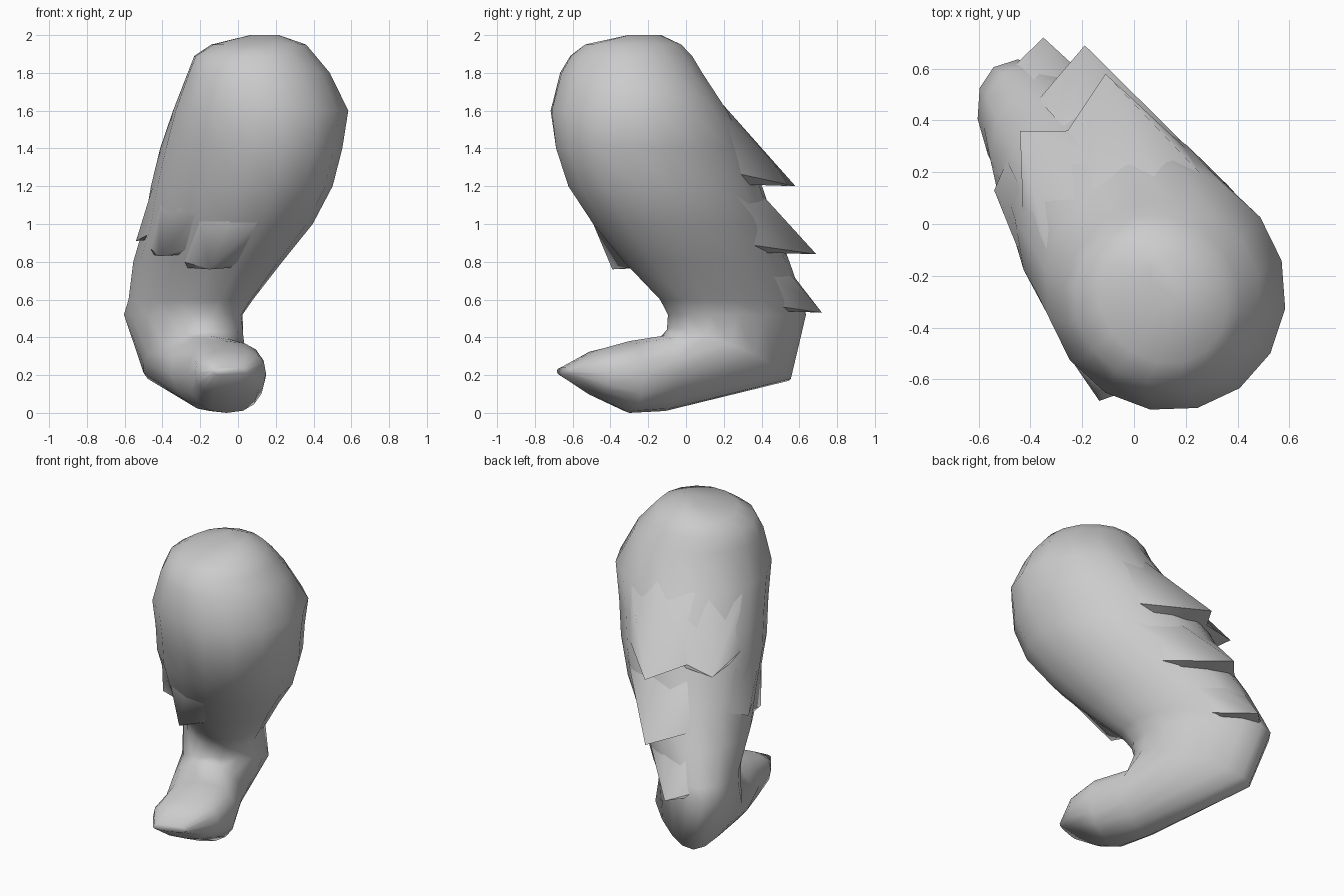
import bpy, bmesh, math
from mathutils import Vector

if "Cube" in bpy.data.objects:
    bpy.data.objects.remove(bpy.data.objects["Cube"])

SIDES = 16
FORWARD = Vector((0.6, -0.8, 0))
SIDE = Vector((0.8, 0.6, 0))

grey = bpy.data.materials.new("plain_grey")
grey.use_nodes = True
colour = (0.6, 0.6, 0.6, 1)
grey.diffuse_color = colour
grey.node_tree.nodes["Principled BSDF"].inputs["Base Color"].default_value = colour


def finish(bm, name, angle):
    bmesh.ops.recalc_face_normals(bm, faces=bm.faces)
    mesh = bpy.data.meshes.new(name)
    bm.to_mesh(mesh)
    bm.free()
    mesh.materials.append(grey)
    obj = bpy.data.objects.new(name, mesh)
    bpy.context.collection.objects.link(obj)
    bpy.ops.object.select_all(action="DESELECT")
    obj.select_set(True)
    bpy.context.view_layer.objects.active = obj
    bpy.ops.object.shade_smooth_by_angle(angle=math.radians(angle))


# Thigh sections: height, centre x, centre y, half depth, half width
thigh = [
    (2.00, 0.14, -0.22, 0.10, 0.06),
    (1.95, 0.11, -0.28, 0.27, 0.24),
    (1.89, 0.09, -0.29, 0.33, 0.32),
    (1.80, 0.11, -0.29, 0.38, 0.38),
    (1.60, 0.12, -0.25, 0.48, 0.46),
    (1.40, 0.07, -0.18, 0.55, 0.44),
    (1.20, 0.02, -0.11, 0.56, 0.43),
    (1.00, -0.05, -0.01, 0.53, 0.39),
    (0.80, -0.16, 0.11, 0.49, 0.33),
    (0.60, -0.25, 0.24, 0.43, 0.26),
    (0.52, -0.29, 0.27, 0.42, 0.24),
]
# Each ring: centre, front axis, side axis, boxiness power, pinch at the rear
rings = [(Vector((x, y, z)), FORWARD * a, SIDE * b, 1, 0) for z, x, y, a, b in thigh]

# Heel bend, then foot sections: centre, half height, half width, power, pinch
heel = Vector((-0.255, 0.235, 0.31))
rings.append((heel, Vector((0.18, -0.31, 0.14)), Vector((0.22, 0.13, 0)), 1, 0.35))
foot_side = Vector((0.94, 0.33, 0))
for centre, high, wide, power, pinch in [
    ((-0.15, -0.11, 0.21), 0.20, 0.22, 0.9, 0.25),
    ((-0.06, -0.30, 0.19), 0.19, 0.22, 0.8, 0.1),
    ((-0.04, -0.48, 0.21), 0.12, 0.20, 0.75, 0),
    ((-0.04, -0.65, 0.22), 0.02, 0.10, 0.75, 0),
]:
    rings.append((Vector(centre), Vector((0, 0, high)), foot_side * wide, power, pinch))


def rounded(value, power):
    return math.copysign(abs(value) ** power, value)


# Leg skin lofted through all sections
bm = bmesh.new()
loops = []
for centre, front, side, power, pinch in rings:
    loop = []
    for k in range(SIDES):
        c = rounded(math.cos(math.tau * k / SIDES), power)
        s = rounded(math.sin(math.tau * k / SIDES), power)
        s *= 1 - pinch * max(0, -c)
        loop.append(bm.verts.new(centre + front * c + side * s))
    loops.append(loop)
for one, two in zip(loops, loops[1:]):
    for k in range(SIDES):
        n = (k + 1) % SIDES
        bm.faces.new((one[k], one[n], two[n], two[k]))
bm.faces.new(loops[0])
bm.faces.new(loops[-1])
finish(bm, "leg", 80)


def section(z):
    """Thigh section at a height, blended between neighbours."""
    for hi, lo in zip(thigh, thigh[1:]):
        if hi[0] >= z >= lo[0]:
            f = (hi[0] - z) / (hi[0] - lo[0])
            return [p + (q - p) * f for p, q in zip(hi, lo)]
    return thigh[-1]


def on_skin(z, angle, scale=0.98):
    h, x, y, a, b = section(z)
    return Vector((x, y, z)) + (FORWARD * a * math.cos(angle) + SIDE * b * math.sin(angle)) * scale


# Fur flaps that lie on the skin and flare to a point: tip, length, angular spread
tufts = [
    ("back_tuft_upper", (-0.11, 0.58, 1.20), 0.45, 0.6),
    ("back_tuft_upper_right", (-0.44, 0.36, 1.22), 0.35, 0.5),
    ("back_tuft_middle", (-0.19, 0.69, 0.84), 0.32, 0.6),
    ("back_tuft_lower", (-0.35, 0.72, 0.53), 0.22, 0.5),
    ("side_tuft_back", (-0.54, 0.13, 0.91), 0.32, 0.35),
    ("side_tuft_front", (-0.42, -0.17, 0.83), 0.28, 0.35),
    ("front_tuft", (-0.15, -0.39, 0.76), 0.28, 0.4),
]
for name, tip, length, spread in tufts:
    tip = Vector(tip)
    h, x, y, a, b = section(tip.z)
    out = tip - Vector((x, y, tip.z))
    angle = math.atan2(out.dot(SIDE) / b, out.dot(FORWARD) / a)
    bm = bmesh.new()
    columns = []
    for turn in (-spread, 0, spread):
        top = on_skin(tip.z + length, angle + turn)
        edge = on_skin(tip.z + length * 0.15, angle + turn) if turn else tip
        under = on_skin(tip.z + 0.01, angle + turn, 0.93)
        columns.append([bm.verts.new(v) for v in (top, edge, under)])
    left, middle, right = columns
    for side in (left, right):
        bm.faces.new((middle[0], middle[1], side[0]))
        bm.faces.new((side[0], middle[1], side[1]))
        bm.faces.new((middle[1], middle[2], side[2], side[1]))
    finish(bm, name, 60)
